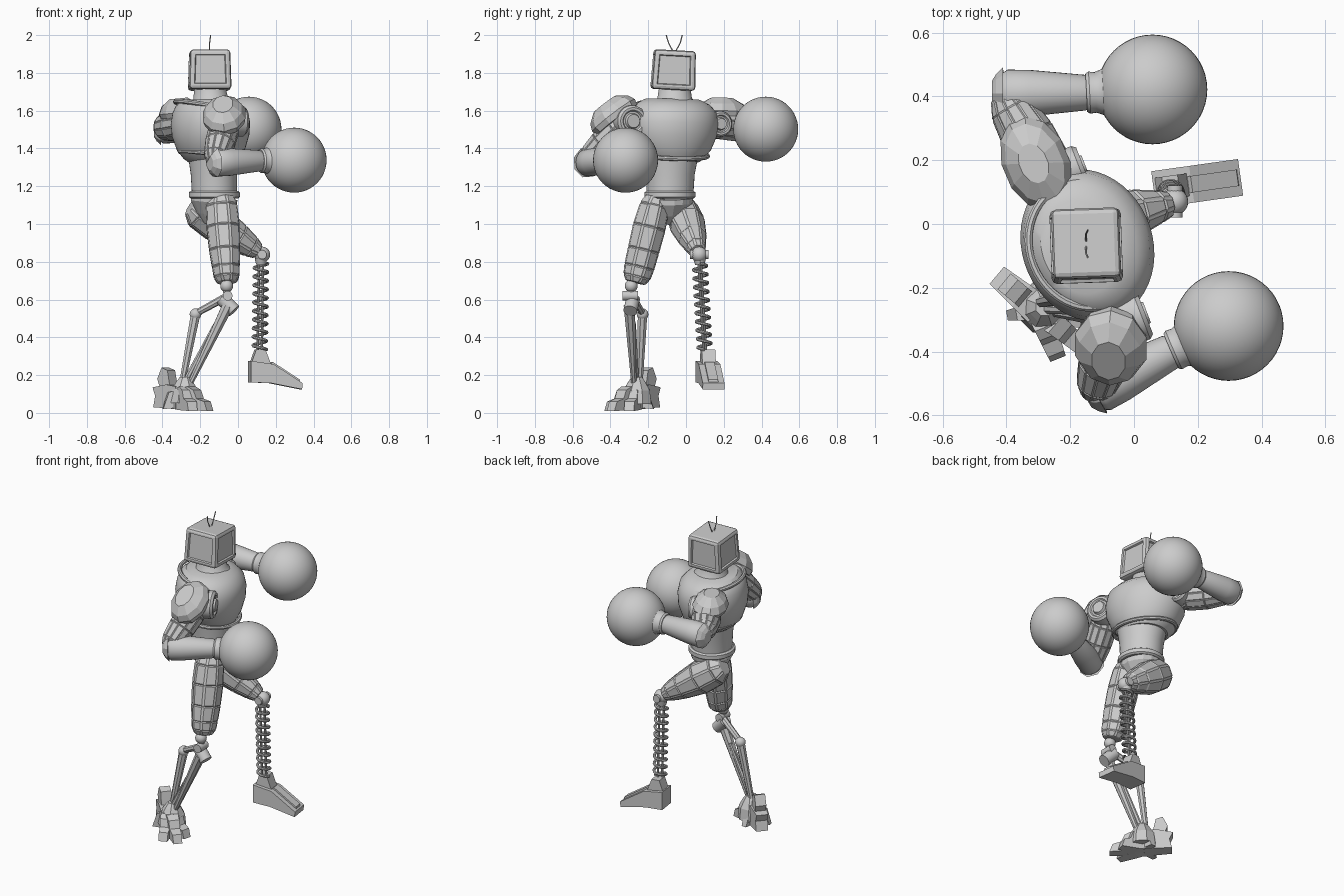
import bpy, bmesh
from math import sin, cos, pi, radians
from mathutils import Vector, Matrix

cube = bpy.data.objects.get("Cube")
if cube:
    bpy.data.objects.remove(cube, do_unlink=True)

grey = bpy.data.materials.new("plain_grey")
grey.use_nodes = True
grey.diffuse_color = (0.6, 0.6, 0.6, 1)
grey.node_tree.nodes["Principled BSDF"].inputs["Base Color"].default_value = (0.6, 0.6, 0.6, 1)
rounded = []
FACING = Vector((cos(radians(21)), sin(radians(21)), 0))


def finish(name, bm, smooth=False):
    bmesh.ops.recalc_face_normals(bm, faces=bm.faces)
    mesh = bpy.data.meshes.new(name)
    bm.to_mesh(mesh)
    bm.free()
    obj = bpy.data.objects.new(name, mesh)
    bpy.context.collection.objects.link(obj)
    mesh.materials.append(grey)
    if smooth:
        rounded.append(obj)
    return obj


def limb(name, start, end, profile, sides=28, hint=(1, 0, 0), smooth=True, panel=0):
    """Rings (position, radius across hint, other radius, offset along hint) from start to end."""
    start, axis = Vector(start), Vector(end) - Vector(start)
    d = axis.normalized()
    u = Vector(hint)
    u = (u - d * u.dot(d)).normalized()
    v = d.cross(u)
    bm = bmesh.new()
    rings = []
    for step in profile:
        t, ra = step[:2]
        rb = step[2] if len(step) > 2 else ra
        off = step[3] if len(step) > 3 else 0
        ring = []
        for i in range(sides):
            a = 2 * pi * (i + 0.5) / sides
            ring.append(bm.verts.new(start + axis * t + u * (off + ra * cos(a)) + v * rb * sin(a)))
        rings.append(ring)
    walls = []
    for low, high in zip(rings, rings[1:]):
        for i in range(sides):
            j = (i + 1) % sides
            walls.append(bm.faces.new((low[i], low[j], high[j], high[i])))
    bm.faces.new(rings[0][::-1])
    bm.faces.new(rings[-1])
    if panel:
        bm.normal_update()
        bmesh.ops.inset_individual(bm, faces=walls, thickness=panel, depth=panel * 0.5)
    return finish(name, bm, smooth)


def rod(name, start, end, r0, r1=None, sides=16):
    return limb(name, start, end, [(0, r0), (1, r0 if r1 is None else r1)], sides)


def ball(name, centre, r, detail=32):
    bm = bmesh.new()
    bmesh.ops.create_uvsphere(bm, u_segments=detail, v_segments=detail // 2, radius=r,
                              matrix=Matrix.Translation(centre))
    return finish(name, bm, True)


def wedge(name, place, yaw, outline, half, taper=1.0):
    """Side outline (forward, height) extruded across; taper narrows the far end."""
    bm = bmesh.new()
    turn = Matrix.Translation((place[0], place[1], 0)) @ Matrix.Rotation(radians(yaw), 4, 'Z')
    far = max(x for x, z in outline)
    sheets = []
    for s in (-1, 1):
        sheets.append([bm.verts.new(turn @ Vector((x, s * half * (1 + (taper - 1) * max(x, 0) / far), z)))
                       for x, z in outline])
    a, b = sheets
    bm.faces.new(a)
    bm.faces.new(b[::-1])
    for i in range(len(a)):
        j = (i + 1) % len(a)
        bm.faces.new((a[i], b[i], b[j], a[j]))
    return finish(name, bm)


def tube(name, points, r, closed=False):
    curve = bpy.data.curves.new(name, 'CURVE')
    curve.dimensions = '3D'
    curve.bevel_depth, curve.bevel_resolution = r, 2
    line = curve.splines.new('POLY')
    line.points.add(len(points) - 1)
    for p, co in zip(line.points, points):
        p.co = (*co, 1)
    line.use_cyclic_u = closed
    curve.materials.append(grey)
    obj = bpy.data.objects.new(name, curve)
    bpy.context.collection.objects.link(obj)
    rounded.append(obj)


def trim(name, centre, a, b, dip, r):
    """Raised ring round the body, dipping at the front."""
    side = Vector((-FACING.y, FACING.x, 0))
    pts = []
    for i in range(48):
        k = 2 * pi * i / 48
        pts.append(Vector(centre) + FACING * a * cos(k) + side * b * sin(k) - Vector((0, 0, dip * cos(k))))
    tube(name, pts, r, True)


# Torso
limb("waist", (-0.125, -0.085, 1.16), (-0.13, -0.08, 1.42),
     [(0, .118, .125), (.4, .122, .13), (1, .14, .16)], 40, FACING)
limb("chest", (-0.14, -0.07, 1.33), (-0.15, -0.065, 1.66),
     [(0, .13, .14, .01), (.06, .15, .165, .005), (.2, .178, .205), (.42, .2, .236), (.62, .205, .243),
      (.8, .193, .232), (.92, .165, .2, -.01), (1, .12, .15, -.02)], 48, FACING)
trim("chest_hem", (-0.14, -0.07, 1.365), .165, .188, .02, .012)
trim("collar", (-0.15, -0.065, 1.615), .178, .2, .035, .013)
limb("neck", (-0.14, -0.06, 1.6), (-0.15, -0.06, 1.73), [(0, .15), (.2, .125), (.5, .092), (1, .082)], 32)

# Head: boxy set with recessed side panels
bm = bmesh.new()
bmesh.ops.create_cube(bm, size=1)
for v in bm.verts:
    s = 0.94 if v.co.z > 0 else 1.0
    v.co = Vector((v.co.x * .225 * s, v.co.y * .232 * s, v.co.z * .21))
bmesh.ops.bevel(bm, geom=bm.edges[:], offset=.017, segments=2, affect='EDGES', profile=.5)
bm.normal_update()
big = [f for f in bm.faces if f.calc_area() > .02 and abs(f.normal.z) < .5]
bmesh.ops.inset_individual(bm, faces=big, thickness=.014, depth=0)
bmesh.ops.inset_individual(bm, faces=big, thickness=.006, depth=-.01)
head = finish("head", bm)
head.location = (-0.15, -0.065, 1.815)
head.rotation_euler = (radians(-3), 0, radians(2))
for i in range(4):
    rod("head_knob", (-0.05, -0.12 + i * .035, 1.9), (-0.035, -0.12 + i * .035, 1.9), .005, sides=8)
for tip in (-.105, -.02):
    mid = (tip - .06) / 2 + (.01 if tip > -.06 else -.01)
    tube("antenna", [(-.15, -.062, 1.9), (-.15, mid, 1.96), (-.145, tip, 2.0)], .003)

# Pelvis
limb("belt", (-0.125, -0.085, 1.135), (-0.125, -0.085, 1.175),
     [(0, .125), (.2, .136), (.8, .136), (1, .125)], 40)
limb("pelvis", (-0.14, -0.085, 1.0), (-0.125, -0.085, 1.14),
     [(0, .04, .03), (.35, .085, .07), (.8, .125, .12), (1, .125, .125)], 16, smooth=False)


# Gloves, cuffs and forearms share one recipe
def boxing_arm(side, elbow, wrist, fist):
    elbow, wrist, fist = Vector(elbow), Vector(wrist), Vector(fist)
    limb(side + "_forearm", elbow, wrist,
         [(-.07, .035), (-.03, .06), (.05, .074), (.3, .073), (.95, .056), (1, .05)])
    limb(side + "_cuff", wrist, fist,
         [(-.05, .06), (0, .066), (.1, .064), (.22, .073), (.34, .094), (.46, .122), (.58, .148)])
    ball(side + "_glove", fist, .172, 48)
    limb(side + "_elbow_guard", elbow - (wrist - elbow).normalized() * .035, elbow,
         [(0, .04), (.4, .062), (1, .082)], 8, smooth=False)


boxing_arm("right", (-.12, -.525, 1.325), (.125, -.395, 1.335), (.297, -.32, 1.338))
boxing_arm("left", (-.41, .41, 1.5), (-.14, .412, 1.505), (.058, .422, 1.502))

# Upper arms and shoulder joints
limb("right_upper_arm", (-.06, -.31, 1.55), (-.12, -.52, 1.34),
     [(0, .06), (.25, .08), (.6, .078), (.9, .066), (1.05, .045)], 12, smooth=False, panel=.006)
limb("left_upper_arm", (-.23, .1, 1.54), (-.4, .39, 1.51),
     [(0, .06), (.25, .082), (.6, .085), (.9, .07), (1.05, .045)], 12, smooth=False, panel=.006)
for side, centre, r in (("right", (-.02, -.3, 1.545), .083), ("left", (-.215, .165, 1.53), .068)):
    c = Vector(centre)
    limb(side + "_shoulder_joint", c - FACING * .07, c + FACING * .065,
         [(0, r), (.85, r), (.95, r * .86), (.95, r * .7), (.88, r * .62), (.88, r * .5), (1, r * .42)],
         32, (0, 0, 1))

# Shoulder pads
limb("right_shoulder_pad", (-.07, -.365, 1.55), (-.08, -.43, 1.635),
     [(0, .11, .135), (.3, .118, .142), (.65, .1, .125), (1, .055, .075)], 10, smooth=False)
limb("left_shoulder_pad", (-.305, .19, 1.565), (-.315, .19, 1.665),
     [(0, .145, .095), (.25, .155, .105), (.65, .13, .088), (1, .065, .045)], 12, (-.4, .92, 0), False)

# Thighs with raised armour panels
limb("right_thigh", (-.09, -.155, 1.14), (-.058, -.268, .69),
     [(0, .07, .06), (.1, .085, .08), (.35, .09, .09), (.62, .084, .086), (.82, .074, .082),
      (.93, .068, .074), (1, .05, .05)], 8, smooth=False, panel=.009)
limb("left_thigh", (-.25, -.03, 1.095), (.105, .062, .855),
     [(0, .05), (.12, .092, .085), (.4, .1, .092), (.7, .078, .074), (.9, .058, .052), (1, .04)],
     8, (0, 0, 1), False, .009)

# Right shin: jointed rods
ball("right_knee", (-.06, -.29, .672), .034, 20)
rod("right_knee_pin", (-.06, -.29, .66), (-.055, -.292, .58), .02)
rod("right_hinge", (-.085, -.28, .605), (-.02, -.295, .54), .037)
rod("right_hinge_cap", (-.055, -.335, .62), (-.055, -.255, .62), .026)
rod("right_link", (-.07, -.28, .61), (-.225, -.23, .525), .021, .018, 8)
ball("right_rear_joint", (-.225, -.23, .522), .031, 20)
rod("right_rear_rod", (-.225, -.23, .52), (-.295, -.245, .16), .027, .017, 8)
rod("right_front_rod", (-.055, -.3, .565), (-.26, -.275, .14), .032, .014, 8)
rod("right_piston", (-.12, -.275, .47), (-.285, -.265, .15), .011, .018, 8)

# Right foot: splayed plates round the ankle
ankle = (-.3, -.27)
limb("right_ankle", (-.285, -.262, .05), (-.28, -.26, .19),
     [(0, .085), (.5, .075), (.8, .05), (1, .03)], 8, smooth=False)
for yaw, reach in ((-12, .155), (-40, .2), (-68, .165)):
    k = reach / .2
    wedge("right_toe", ankle, yaw, [(0, .02), (0, .12), (.07 * k, .14), (.11 * k, .12), (.13 * k, .075),
                                    (.18 * k, .06), (reach, .01), (.05, .015)], .04, .65)
wedge("right_heel", ankle, 140, [(0, .02), (0, .14), (.07, .15), (.17, .135), (.15, .09), (.165, .03)], .05, .7)
wedge("right_heel_spur", ankle, 140, [(.05, .13), (.07, .225), (.11, .24), (.14, .18), (.12, .13)], .032)
for yaw in (85, 190):
    wedge("right_side_claw", ankle, yaw, [(0, .03), (.02, .12), (.07, .11), (.1, .02)], .032, .5)

# Left shin: spring
ball("left_knee", (.128, .07, .838), .042, 24)
rod("left_knee_pin", (.128, .02, .838), (.128, .12, .838), .024)
top, foot = Vector((.122, .072, .815)), Vector((.115, .1, .32))
rod("spring_cup", top, top.lerp(foot, .06), .034, .026)
turns, steps = 10, 18
coil = []
for i in range(turns * steps + 1):
    a = 2 * pi * i / steps
    coil.append(top.lerp(foot, .05 + .92 * i / (turns * steps)) + Vector((cos(a), sin(a), 0)) * .036)
tube("spring", coil, .0085)
for s in (-1, 1):
    gap = Vector((.011 * s, .006 * s, 0))
    rod("spring_guide", top + gap, foot + gap, .007, sides=8)

# Left foot
heel = (.062, .108)
wedge("left_foot", heel, 8, [(0, .162), (0, .275), (.12, .258), (.275, .158), (.272, .125), (.11, .157)], .058)
wedge("left_foot_ridge", heel, 8, [(.1, .25), (.12, .27), (.265, .176), (.268, .15)], .026)
wedge("left_ankle", heel, 8, [(.005, .265), (.03, .335), (.08, .335), (.11, .255)], .036)

bpy.ops.object.select_all(action='DESELECT')
for obj in rounded:
    obj.select_set(True)
bpy.context.view_layer.objects.active = rounded[0]
bpy.ops.object.convert(target='MESH')
bpy.ops.object.shade_smooth_by_angle(angle=radians(35))
